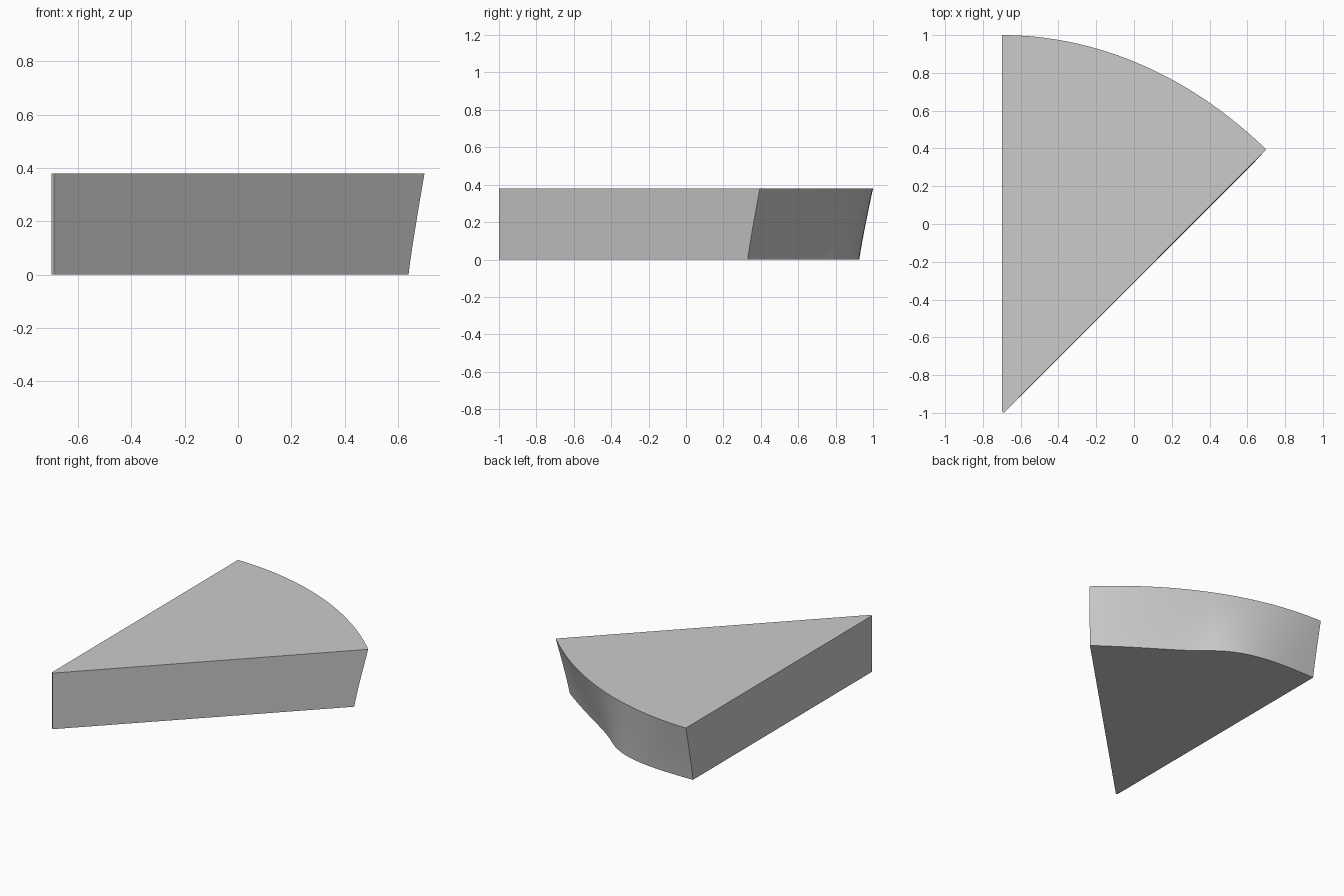
import bpy, bmesh
from mathutils import Vector
from mathutils.geometry import interpolate_bezier

if "Cube" in bpy.data.objects:
    bpy.data.objects.remove(bpy.data.objects["Cube"])

HEIGHT = 0.38
SEGMENTS = 48
RINGS = 8

grey = bpy.data.materials.new("plain grey")
grey.use_nodes = True
colour = (0.6, 0.6, 0.6, 1)
grey.diffuse_color = colour
grey.node_tree.nodes["Principled BSDF"].inputs["Base Color"].default_value = colour


def bezier(a, b, c, d, count):
    return interpolate_bezier(Vector(a), Vector(b), Vector(c), Vector(d), count)


# Rim curves from the right corner to the back left corner
top_rim = bezier((0.70, 0.395), (0.29, 0.79), (-0.2, 1.0), (-0.70, 1.0), SEGMENTS + 1)
half = SEGMENTS // 2
bottom_rim = bezier((0.64, 0.33), (0.36, 0.54), (0.16, 0.64), (0.03, 0.755), half + 1)
bottom_rim += bezier((0.03, 0.755), (-0.13, 0.90), (-0.32, 0.935), (-0.70, 0.925), half + 1)[1:]

# Narrow cut tip of the wedge
tip = [Vector((-0.70, -0.99)), Vector((-0.69, -1.0))]

bm = bmesh.new()
rings = []
for i in range(RINGS + 1):
    t = i / RINGS
    lean = t ** 1.1
    outline = [low.lerp(high, lean) for low, high in zip(bottom_rim, top_rim)]
    rings.append([bm.verts.new((p.x, p.y, t * HEIGHT)) for p in outline])

# Leaning curved back wall
for low, high in zip(rings, rings[1:]):
    for j in range(SEGMENTS):
        bm.faces.new((low[j], low[j + 1], high[j + 1], high[j])).smooth = True

# Flat sides, cut tip, top and bottom
low_tip = [bm.verts.new((p.x, p.y, 0)) for p in tip]
high_tip = [bm.verts.new((p.x, p.y, HEIGHT)) for p in tip]
bm.faces.new([r[-1] for r in rings] + [high_tip[0], low_tip[0]])
bm.faces.new([r[0] for r in rings] + [high_tip[1], low_tip[1]])
bm.faces.new((low_tip[0], low_tip[1], high_tip[1], high_tip[0]))
bm.faces.new(rings[-1] + high_tip)
bm.faces.new(rings[0] + low_tip)
bmesh.ops.recalc_face_normals(bm, faces=bm.faces)

mesh = bpy.data.meshes.new("wedge_block")
bm.to_mesh(mesh)
bm.free()
mesh.materials.append(grey)
wedge = bpy.data.objects.new("wedge_block", mesh)
bpy.context.collection.objects.link(wedge)

# Smooth curved wall with sharp rims
bpy.ops.object.select_all(action="DESELECT")
wedge.select_set(True)
bpy.context.view_layer.objects.active = wedge
bpy.ops.object.shade_smooth_by_angle(angle=0.6)
